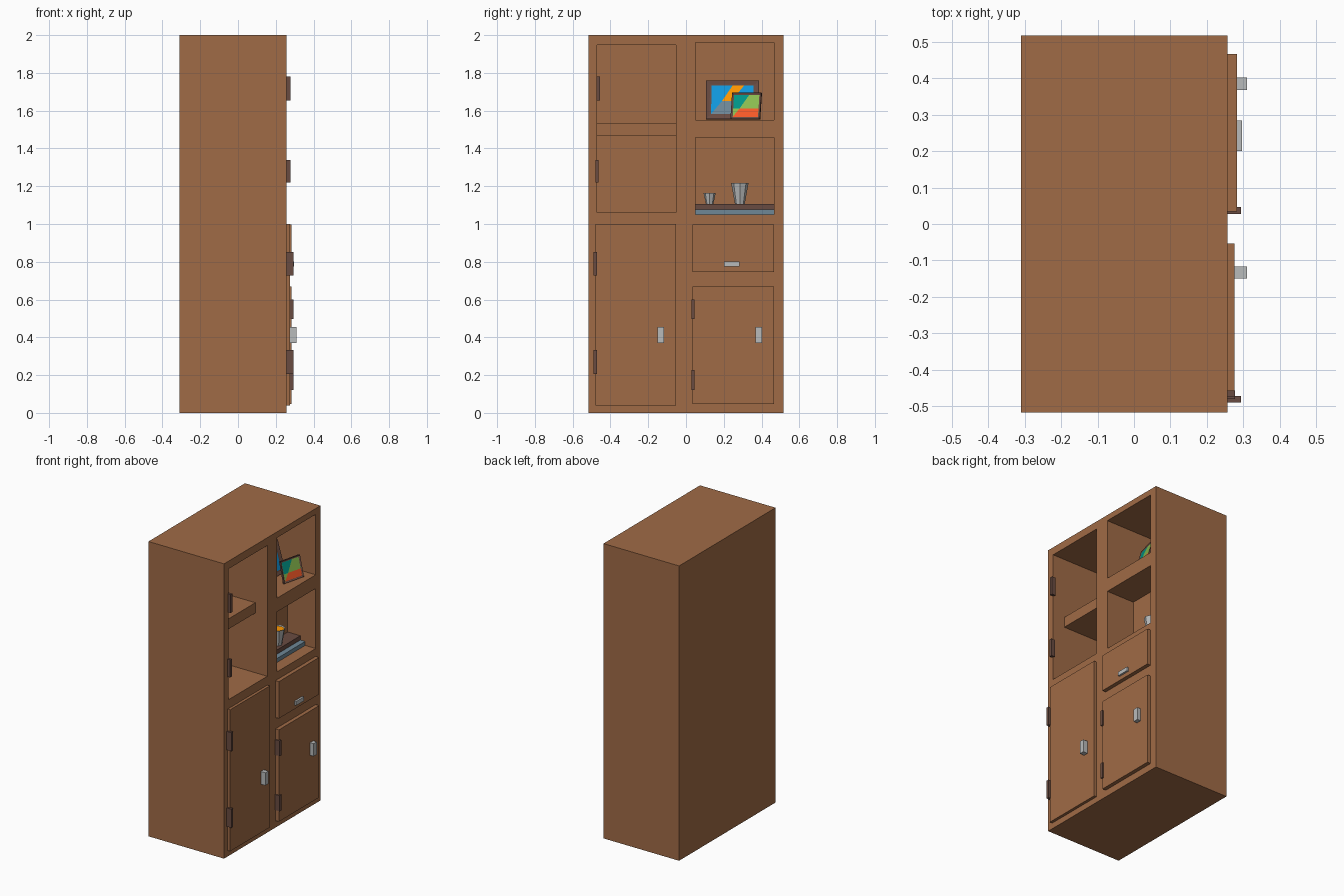
import bpy, bmesh
from math import atan2, pi
from mathutils import Matrix, Vector

if "Cube" in bpy.data.objects:
    bpy.data.objects.remove(bpy.data.objects["Cube"])


def lin(c):
    c /= 255
    return c / 12.92 if c <= 0.04045 else ((c + 0.055) / 1.055) ** 2.4


def material(name, *rgb):
    m = bpy.data.materials.new(name)
    m.diffuse_color = [lin(c) for c in rgb] + [1]
    m.use_nodes = True
    m.node_tree.nodes["Principled BSDF"].inputs["Base Color"].default_value = m.diffuse_color
    return m


WOOD = material("wood", 160, 107, 70)
DARK = material("dark_brown", 105, 75, 65)
METAL = material("metal", 185, 187, 187)
SLATE = material("slate", 110, 135, 150)
BLUE = material("blue", 16, 152, 221)
ORANGE = material("orange", 255, 152, 0)
TEAL = material("teal", 0, 150, 136)
GREEN = material("green", 139, 190, 80)
RED = material("red_orange", 250, 90, 40)


def finish(name, bm, *mats):
    me = bpy.data.meshes.new(name)
    bm.to_mesh(me)
    bm.free()
    ob = bpy.data.objects.new(name, me)
    bpy.context.collection.objects.link(ob)
    for m in mats:
        me.materials.append(m)
    return ob


def box(name, x, y, z, mat):
    """Box from (min, max) ranges on each axis."""
    bm = bmesh.new()
    bmesh.ops.create_cube(bm, size=1)
    for v in bm.verts:
        v.co = [r[0] if c < 0 else r[1] for c, r in zip(v.co, (x, y, z))]
    return finish(name, bm, mat)


# Cabinet body with three open compartments
F = 0.257
body = box("cabinet_body", (-0.31, F), (-0.517, 0.517), (0, 2), WOOD)
for name, back, y, z in (
    ("left_compartment_cutter", -0.28, (-0.47, -0.053), (1.06, 1.947)),
    ("upper_right_compartment_cutter", -0.28, (0.05, 0.466), (1.55, 1.96)),
    ("middle_right_compartment_cutter", 0.047, (0.05, 0.466), (1.05, 1.457)),
):
    cutter = box(name, (back, 0.4), y, z, WOOD)
    cutter.hide_render = True
    cutter.hide_set(True)
    mod = body.modifiers.new(name, 'BOOLEAN')
    mod.operation = 'DIFFERENCE'
    mod.solver = 'EXACT'
    mod.object = cutter

box("inner_shelf", (-0.285, 0.167), (-0.475, -0.048), (1.465, 1.535), WOOD)

# Doors and drawer front
box("left_door", (0.25, 0.276), (-0.478, -0.053), (0.04, 1.0), WOOD)
box("right_door", (0.25, 0.283), (0.034, 0.466), (0.047, 0.67), WOOD)
box("drawer_front", (0.25, 0.283), (0.034, 0.466), (0.747, 0.997), WOOD)

# Handles
box("left_door_handle", (0.27, 0.31), (-0.15, -0.117), (0.37, 0.456), METAL)
box("right_door_handle", (0.28, 0.31), (0.367, 0.402), (0.37, 0.456), METAL)
box("drawer_handle", (0.28, 0.296), (0.2, 0.284), (0.775, 0.802), METAL)

# Hinges: y start, front x, z range
for i, (y, x, z) in enumerate((
    (-0.474, 0.277, (1.655, 1.78)), (-0.48, 0.277, (1.22, 1.34)),
    (-0.489, 0.293, (0.727, 0.853)), (-0.489, 0.293, (0.207, 0.334)),
    (0.028, 0.293, (0.496, 0.6)), (0.028, 0.293, (0.122, 0.228)),
)):
    box(f"hinge_{i + 1}", (0.25, x), (y, y + 0.018), z, DARK)

# Stacked books lying flat
box("lower_book", (0.045, 0.178), (0.05, 0.466), (1.05, 1.077), SLATE)
box("upper_book", (0.045, 0.142), (0.05, 0.466), (1.077, 1.106), DARK)


# Faceted cups with coloured contents
def cup(name, x, y, z, r_bottom, r_top, h):
    bm = bmesh.new()
    bmesh.ops.create_cone(bm, cap_ends=True, segments=8, radius1=r_bottom, radius2=r_top,
                          depth=h, matrix=Matrix.Translation((x, y, z + h / 2)))
    top = max(bm.faces, key=lambda f: f.calc_center_median().z)
    bmesh.ops.inset_region(bm, faces=[top], thickness=r_top * 0.12)
    for v in top.verts:
        v.co.z -= 0.006
    top.material_index = 1
    finish(name, bm, METAL, ORANGE)


cup("large_cup", 0.1, 0.285, 1.106, 0.026, 0.046, 0.111)
cup("small_cup", 0.1, 0.125, 1.106, 0.02, 0.032, 0.058)


# Leaning picture frames; art is polygons in 0..1 coordinates
def picture(name, left, right, lean, h, border, art):
    a, b = Vector(left), Vector(right)
    along = b - a
    w = along.length
    u = along.normalized()
    normal = u.cross(Vector((0, 0, 1)))
    up = (Vector((0, 0, h)) - normal * lean).normalized()
    n = u.cross(up)
    height = (h * h + lean * lean) ** 0.5
    place = Matrix((u, up, n)).transposed().to_4x4()
    place.translation = a
    frame = box(name + "_frame", (0, w), (0, height), (-0.014, 0), DARK)
    rim = bmesh.new()
    rim.from_mesh(frame.data)
    rim.faces.ensure_lookup_table()
    front = max(rim.faces, key=lambda f: f.calc_center_median().z)
    bmesh.ops.inset_region(rim, faces=[front], thickness=border)
    for v in front.verts:
        v.co.z -= 0.005
    rim.to_mesh(frame.data)
    rim.free()
    frame.matrix_world = place
    bm = bmesh.new()
    for i, (mat, pts) in enumerate(art):
        depth = -0.004 + 0.0006 * i
        face = bm.faces.new([bm.verts.new((border + p * (w - 2 * border),
                                           border + q * (height - 2 * border), depth))
                             for p, q in pts])
        face.material_index = i
    finish(name + "_art", bm, *[m for m, _ in art]).matrix_world = place


FULL = ((0, 0), (1, 0), (1, 1), (0, 1))
picture("large_picture", (0.08, 0.105, 1.557), (0.087, 0.385, 1.557), 0.06, 0.203, 0.028, (
    (BLUE, FULL),
    (ORANGE, ((0.25, 0.45), (0.47, 0.45), (0.77, 1), (0.5, 1))),
    (SLATE, ((0, 0), (0.6, 0), (0.6, 0.45), (0.25, 0.45))),
))
picture("small_picture", (0.184, 0.235, 1.557), (0.222, 0.39, 1.557), 0.037, 0.138, 0.011, (
    (GREEN, FULL),
    (TEAL, ((0, 0.38), (0.25, 0.38), (0.6, 1), (0, 1))),
    (RED, ((0, 0), (1, 0), (1, 0.38), (0.25, 0.38))),
))
